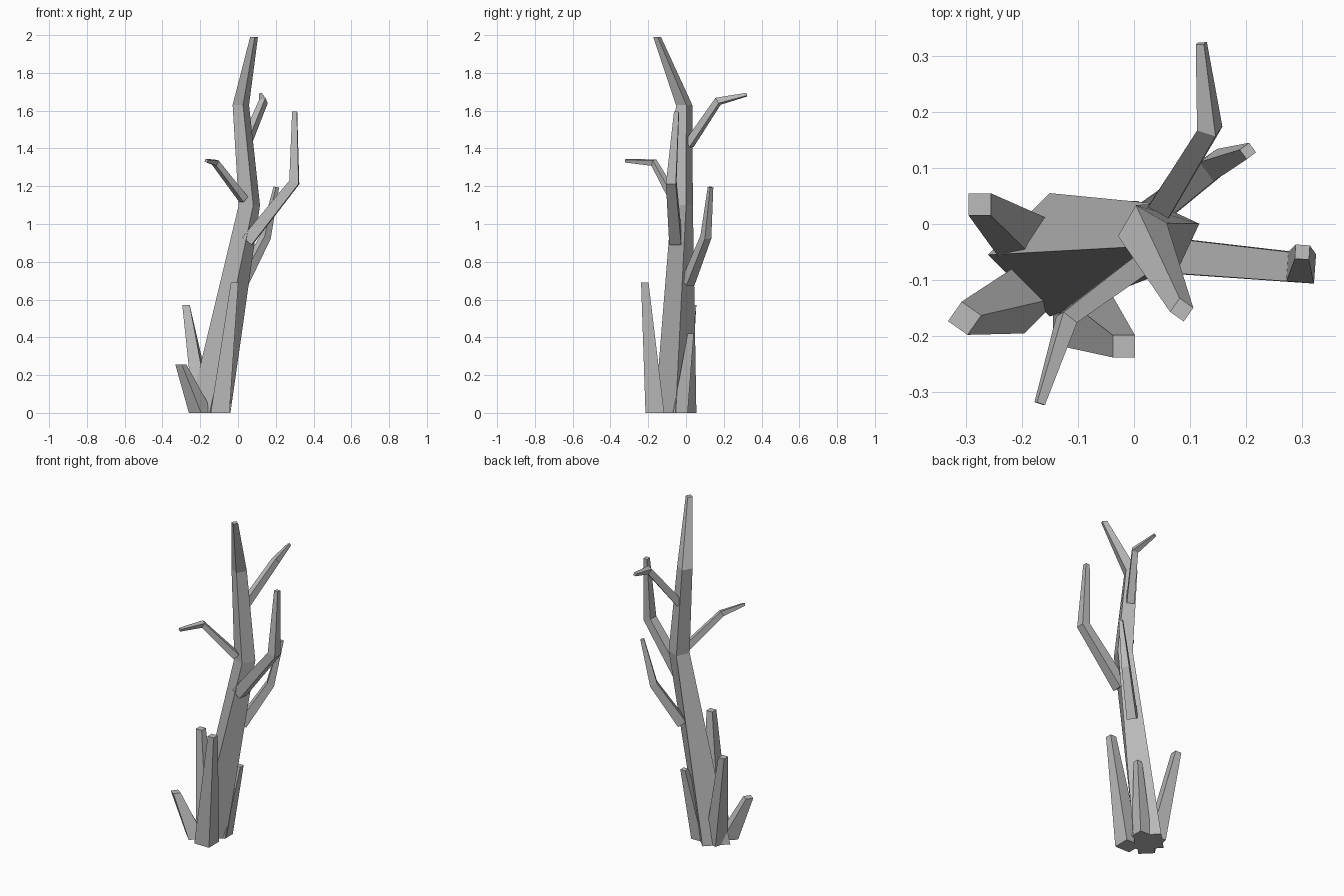
import bpy, bmesh, math
from mathutils import Vector

cube = bpy.data.objects.get("Cube")
if cube:
    bpy.data.objects.remove(cube, do_unlink=True)

bark = bpy.data.materials.new("grey_bark")
bark.use_nodes = True
GREY = (0.5, 0.5, 0.5, 1)
bark.diffuse_color = GREY
bark.node_tree.nodes["Principled BSDF"].inputs["Base Color"].default_value = GREY

UP = Vector((0, 0, 1))


def limb(name, stations, level):
    """Four-sided tapering limb; stations are (x, y, z, radius, turn).
    Level limbs have horizontal sections, others follow the path."""
    pts = [Vector(s[:3]) for s in stations]
    dirs = [(b - a).normalized() for a, b in zip(pts, pts[1:])]
    side, rise, last = Vector((1, 0, 0)), Vector((0, 1, 0)), UP
    if not level:
        last = dirs[0]
        side = last.cross(UP).normalized()
        rise = side.cross(last)
    bm = bmesh.new()
    rings = []
    for i, (p, s) in enumerate(zip(pts, stations)):
        if not level:
            t = (dirs[max(i - 1, 0)] + dirs[min(i, len(dirs) - 1)]).normalized()
            q = last.rotation_difference(t)
            side, rise, last = q @ side, q @ rise, t
        ring = []
        for k in range(4):
            a = math.radians(s[4] + 90 * k)
            ring.append(bm.verts.new(p + s[3] * (side * math.cos(a) + rise * math.sin(a))))
        rings.append(ring)
    for low, high in zip(rings, rings[1:]):
        for k in range(4):
            n = (k + 1) % 4
            bm.faces.new((low[k], low[n], high[n], high[k]))
    bm.faces.new(rings[0][::-1])
    bm.faces.new(rings[-1])
    bmesh.ops.recalc_face_normals(bm, faces=bm.faces)
    mesh = bpy.data.meshes.new(name)
    bm.to_mesh(mesh)
    bm.free()
    mesh.materials.append(bark)
    bpy.context.collection.objects.link(bpy.data.objects.new(name, mesh))


# Leaning, twisting trunk
limb("trunk", [(-.15, -.055, 0, .11, 0), (.06, -.02, 1.1, .06, 20),
               (.015, -.01, 1.63, .045, 15), (.085, -.153, 1.99, .021, 10)], True)

# Broken stumps around the foot
limb("front_stump", [(-.095, -.165, 0, .07, 45), (-.018, -.218, .69, .028, 45)], True)
limb("back_right_stump", [(-.18, -.035, 0, .064, 30), (-.275, .035, .57, .028, 45)], True)
limb("back_left_stump", [(-.08, -.03, 0, .055, 45), (-.007, .025, .42, .023, 45)], True)
limb("front_right_stump", [(-.195, -.13, 0, .065, 0), (-.302, -.168, .255, .03, 10)], True)


# Bent branches: start, elbow and tip, each with a radius
def branch(name, *stations):
    limb(name, [s + (45,) for s in stations], False)


branch("left_branch", (.05, -.055, .91, .045), (.298, -.078, 1.22, .037), (.3, -.05, 1.595, .018))
branch("back_left_branch", (.02, .01, .69, .038), (.145, .105, .93, .03), (.203, .13, 1.195, .015))
branch("upper_back_branch", (.04, .015, 1.42, .03), (.135, .17, 1.65, .025), (.12, .322, 1.685, .011))
branch("front_right_branch", (.03, -.06, 1.13, .028), (-.12, -.17, 1.325, .022), (-.168, -.32, 1.335, .011))
